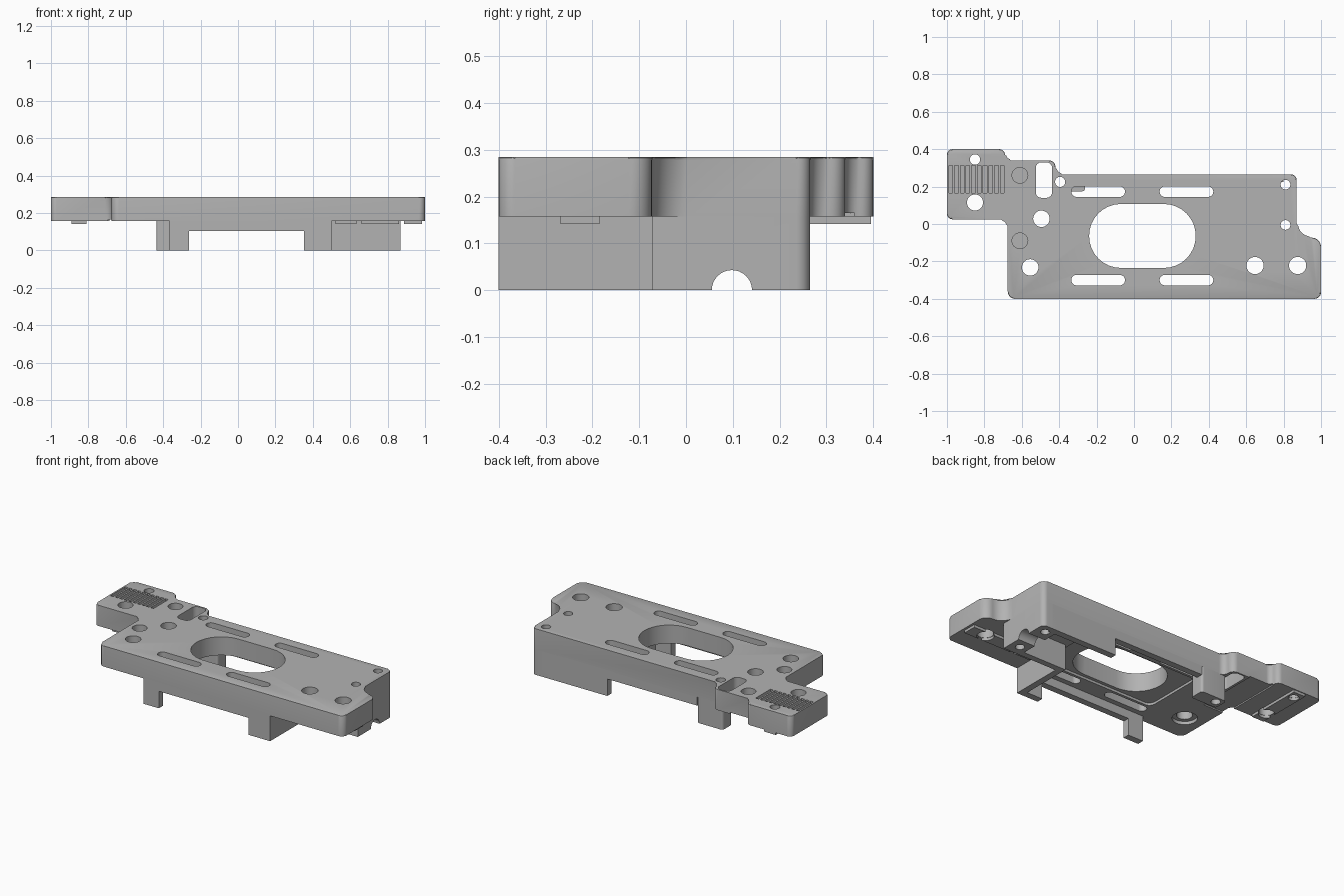
import bpy, bmesh, math
from mathutils import Vector, Matrix

if "Cube" in bpy.data.objects:
    bpy.data.objects.remove(bpy.data.objects["Cube"])

grey = bpy.data.materials.new("machined_grey")
grey.use_nodes = True
grey.diffuse_color = (0.45, 0.45, 0.45, 1)
grey.node_tree.nodes["Principled BSDF"].inputs["Base Color"].default_value = grey.diffuse_color

TOP, UNDER = 0.285, 0.157


def rounded(corners, steps=8):
    """Outline from right-angled (x, y, radius) corners."""
    pts = []
    for i, (x, y, r) in enumerate(corners):
        p = Vector((x, y))
        back = (Vector(corners[i - 1][:2]) - p).normalized()
        ahead = (Vector(corners[(i + 1) % len(corners)][:2]) - p).normalized()
        centre = p + (back + ahead) * r
        for k in range(steps + 1 if r else 1):
            a = math.pi / 2 * k / steps
            q = centre - (ahead * math.cos(a) + back * math.sin(a)) * r
            if not pts or (q - pts[-1]).length > 1e-5:
                pts.append(q)
    if (pts[0] - pts[-1]).length < 1e-5:
        pts.pop()
    return pts


def box(x0, x1, y0, y1, r=0):
    return rounded([(x0, y0, r), (x1, y0, r), (x1, y1, r), (x0, y1, r)])


def disc(x, y, r):
    return box(x - r, x + r, y - r, y + r, r)


def build(name, shapes, chamfer=0):
    """Object made of upright prisms given as (outline, bottom, top)."""
    bm = bmesh.new()
    for outline, z0, z1 in shapes:
        low = [bm.verts.new((p.x, p.y, z0)) for p in outline]
        high = [bm.verts.new((p.x, p.y, z1)) for p in outline]
        bm.faces.new(low[::-1])
        lid = bm.faces.new(high)
        for i in range(len(low)):
            j = (i + 1) % len(low)
            bm.faces.new((low[i], low[j], high[j], high[i]))
        if chamfer:
            bmesh.ops.bevel(bm, geom=list(lid.edges), offset=chamfer, segments=2,
                            profile=0.5, affect='EDGES')
    bmesh.ops.recalc_face_normals(bm, faces=bm.faces)
    mesh = bpy.data.meshes.new(name)
    bm.to_mesh(mesh)
    bm.free()
    mesh.materials.append(grey)
    obj = bpy.data.objects.new(name, mesh)
    bpy.context.collection.objects.link(obj)
    return obj


def cut(obj, cutter):
    """Subtract the cutter from the object and discard it."""
    cutter.hide_render = True
    mod = obj.modifiers.new("cut", 'BOOLEAN')
    mod.operation, mod.solver, mod.object = 'DIFFERENCE', 'EXACT', cutter
    bpy.context.view_layer.update()
    graph = bpy.context.evaluated_depsgraph_get()
    mesh = bpy.data.meshes.new_from_object(obj.evaluated_get(graph))
    obj.modifiers.clear()
    obj.data = mesh
    bpy.data.objects.remove(cutter)


def through(outlines):
    return build("hole_cutter", [(o, -0.1, 0.4) for o in outlines])


# Main plate with stepped outline
plate = build("main_plate", [(rounded([
    (-0.675, -0.4, 0.04), (1, -0.4, 0.035), (1, -0.073, 0.05), (0.87, -0.073, 0.075),
    (0.87, 0.265, 0.03), (-0.42, 0.265, 0.035), (-0.42, 0.34, 0.035), (-0.69, 0.34, 0.03),
    (-0.69, 0.4, 0.03), (-1, 0.4, 0.03), (-1, 0.025, 0.03), (-0.675, 0.025, 0.035)]),
    UNDER, TOP)], 0.007)

# Shallow pockets, counterbores and blind holes
cut(plate, build("pocket_cutter", [
    (box(-0.33, 0.44, -0.255, 0.13, 0.04), 0.1, UNDER + 0.015),
    (box(-0.695, -0.54, -0.05, 0.36), 0.1, UNDER + 0.008),
    (disc(-0.555, -0.23, 0.07), 0.1, UNDER + 0.02),
    (disc(-0.61, 0.26, 0.042), 0.22, 0.4),
    (disc(-0.61, -0.09, 0.042), 0.22, 0.4)]))

# Ten grip grooves on the narrow end
cut(plate, build("groove_cutter", [
    (box(x - 0.01, x + 0.01, 0.167, 0.312), TOP - 0.045, 0.4)
    for x in [-0.98 + 0.0306 * i for i in range(10)]]))

# Central opening, slots and drilled holes
openings = [box(-0.24, 0.33, -0.235, 0.107, 0.17), box(-0.525, -0.438, 0.14, 0.33, 0.03)]
for x in (-0.335, 0.137):
    for y in (-0.3, 0.173):
        openings.append(box(x, x + 0.287, y - 0.028, y + 0.028, 0.028))
drilled = [(-0.85, 0.345, 0.028), (-0.85, 0.115, 0.043), (-0.495, 0.028, 0.044),
           (-0.555, -0.232, 0.044), (0.647, -0.222, 0.046), (0.875, -0.222, 0.046),
           (0.81, 0.21, 0.026), (0.81, -0.005, 0.026), (-0.395, 0.225, 0.027)]
openings += [disc(*h) for h in drilled]
cut(plate, through(openings))

# Front rail with its leg and foot wall
front = build("front_rail", [(box(-0.365, 0.5, -0.4, -0.36), 0.105, UNDER + 0.004)])
front_leg = build("front_leg", [(box(-0.365, -0.262, -0.4, -0.36), 0, UNDER)])
front_foot = build("front_foot", [(box(0.353, 0.5, -0.4, -0.36), 0, UNDER)])
inner_wall = build("inner_side_wall", [(box(0.46, 0.5, -0.4, -0.07), 0, UNDER + 0.004)])
cross_wall = build("cross_wall", [(box(0.46, 0.87, -0.072, -0.035), 0, UNDER + 0.004)])

# Back rail with its leg and deep wall
back = build("back_rail", [(box(-0.262, 0.36, 0.225, 0.265), 0.105, UNDER + 0.004)])
back_leg = build("back_leg", [(box(-0.437, -0.262, 0.175, 0.265, 0.015), 0, UNDER + 0.004)])
back_wall = build("back_wall", [(box(0.353, 0.8, 0.225, 0.265), 0, UNDER + 0.004)])

# Right screw block with cable arch
block = build("screw_block", [(rounded([(0.755, -0.072, 0), (0.87, -0.072, 0),
                                        (0.87, 0.265, 0.03), (0.755, 0.265, 0)]),
                               0, UNDER + 0.004)])
arch = build("arch_cutter", [(disc(0, 0, 0.043), -0.3, 0.3)])
arch.data.transform(Matrix.Translation((0.8, 0.098, 0)) @ Matrix.Rotation(math.pi / 2, 4, 'Y'))
cut(block, arch)

screws = [disc(*h) for h in drilled[-3:]]
for part in (block, back_leg, cross_wall):
    cut(part, through(screws))

# Low pads around the end holes
right_pad = build("right_pad", [(box(0.52, 0.985, -0.268, -0.185), 0.141, UNDER + 0.002)])
left_pad = build("left_pad", [(box(-0.89, -0.81, 0.04, 0.395), 0.141, UNDER + 0.002)])
cut(right_pad, through([disc(0.647, -0.222, 0.048), disc(0.875, -0.222, 0.048)]))
cut(left_pad, through([disc(-0.85, 0.345, 0.03), disc(-0.85, 0.115, 0.045)]))

# Smooth the curved walls, keep edges sharp
bpy.ops.object.select_all(action='DESELECT')
parts = [plate, front, front_leg, front_foot, inner_wall, cross_wall, back, back_leg,
         back_wall, block, right_pad, left_pad]
for part in parts:
    part.select_set(True)
bpy.context.view_layer.objects.active = plate
bpy.ops.object.shade_smooth_by_angle(angle=math.radians(30))
